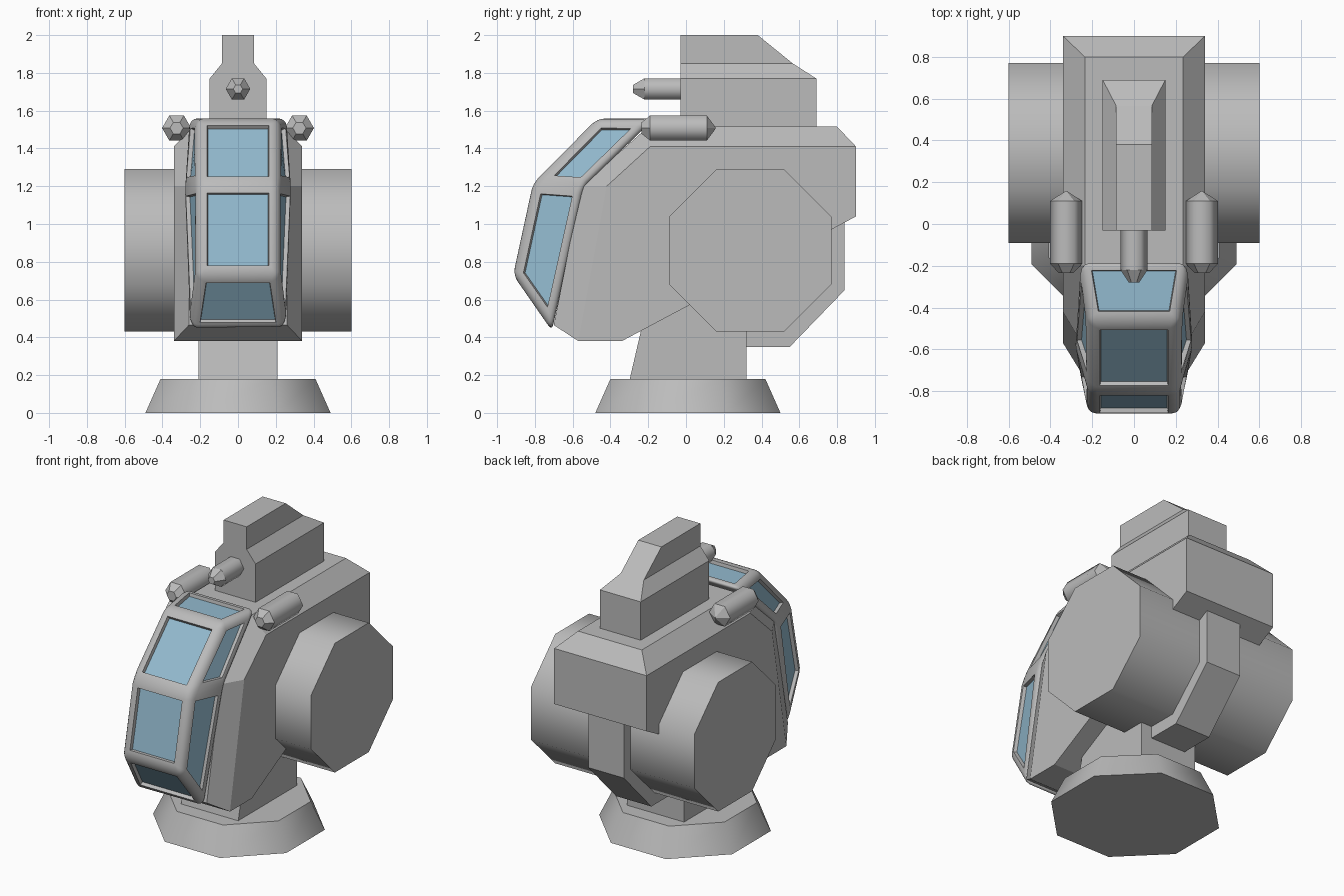
import bpy, bmesh, math
from mathutils import Vector

if "Cube" in bpy.data.objects:
    bpy.data.objects.remove(bpy.data.objects["Cube"])


def material(name, rgb):
    m = bpy.data.materials.new(name)
    m.diffuse_color = (*rgb, 1)
    m.use_nodes = True
    m.node_tree.nodes["Principled BSDF"].inputs["Base Color"].default_value = m.diffuse_color
    return m


GREY = material("hull grey", (0.50, 0.50, 0.50))
GLASS = material("window blue", (0.29, 0.49, 0.62))


def finish(name, bm, mats=(GREY,)):
    bmesh.ops.recalc_face_normals(bm, faces=bm.faces)
    me = bpy.data.meshes.new(name)
    bm.to_mesh(me)
    bm.free()
    for m in mats:
        me.materials.append(m)
    ob = bpy.data.objects.new(name, me)
    bpy.context.collection.objects.link(ob)
    return ob


def turned(name, axis, centre, n, phase, rings, smooth):
    """Stack of n-sided rings (offset, radius) along an axis; smooth lists the rounded segments."""
    bm = bmesh.new()
    loops = []
    for off, r in rings:
        loop = []
        for i in range(n):
            a = math.radians(phase) + math.tau * i / n
            u, v = r * math.cos(a), r * math.sin(a)
            p = {"x": (off, u, v), "y": (u, off, v), "z": (u, v, off)}[axis]
            loop.append(bm.verts.new(Vector(centre) + Vector(p)))
        loops.append(loop)
    for s in range(len(loops) - 1):
        a, b = loops[s], loops[s + 1]
        for i in range(n):
            j = (i + 1) % n
            bm.faces.new((a[i], a[j], b[j], b[i])).smooth = s in smooth
    bm.faces.new(loops[0])
    bm.faces.new(loops[-1])
    return finish(name, bm)


def slab(name, half, profile):
    """Side profile (y, z) extruded across x; half is one half width or a list of them."""
    halves = half if isinstance(half, list) else [half] * len(profile)
    bm = bmesh.new()
    left, right = [[bm.verts.new((s * h, y, z)) for h, (y, z) in zip(halves, profile)]
                   for s in (-1, 1)]
    bm.faces.new(left)
    bm.faces.new(right)
    for i in range(len(profile)):
        j = (i + 1) % len(profile)
        bm.faces.new((left[i], left[j], right[j], right[i]))
    return finish(name, bm)


def paired(points, faces, cross):
    """Mirrored solid: points on +x, side faces on both sides, strips joining the two sides."""
    bm = bmesh.new()
    side = [{k: bm.verts.new((s * x, y, z)) for k, (x, y, z) in points.items()} for s in (1, -1)]
    for v in side:
        for f in faces:
            bm.faces.new([v[k] for k in f])
    for a, b in cross:
        bm.faces.new((side[0][a], side[0][b], side[1][b], side[1][a]))
    bmesh.ops.recalc_face_normals(bm, faces=bm.faces)
    return bm


OCT = math.cos(math.pi / 8)

# Pedestal and neck
turned("pedestal", "z", (0, 0.01, 0), 8, 22.5, [(0, 0.49 / OCT), (0.18, 0.41 / OCT)], {0})
slab("neck", 0.21, [(-0.30, 0.17), (-0.20, 0.60), (0.32, 0.66), (0.32, 0.17)])

# Hull with bevelled top and front: lower case is the wide side, upper case the narrow face
hull = {
    "a": (0.34, -0.34, 0.38), "b": (0.34, -0.57, 0.38), "c": (0.34, -0.42, 1.20),
    "d": (0.34, -0.19, 1.41), "e": (0.34, 0.90, 1.41), "f": (0.34, 0.90, 1.04),
    "B": (0.26, -0.70, 0.465), "C": (0.26, -0.555, 1.20),
    "D": (0.235, -0.20, 1.515), "E": (0.235, 0.80, 1.515),
}
finish("hull", paired(hull, ["abcdef", "bBCc", "cCDd", "dDEe"],
                      ["ab", "bB", "BC", "CD", "DE", "Ee", "ef", "fa"]))

# Cross drum and the band around its back
turned("cross_drum", "x", (0, 0.34, 0.86), 8, 22.5, [(-0.6, 0.43 / OCT), (0.6, 0.43 / OCT)], {0})
slab("rear_band", 0.13, [(0.30, 0.35), (0.55, 0.35), (0.84, 0.65), (0.84, 1.06), (0.60, 1.06),
                         (0.30, 0.60)])

# Roof block, narrowing towards a thin crest
roof = {
    "a": (0.15, -0.03, 1.50), "b": (0.15, -0.03, 1.77), "c": (0.085, -0.03, 1.85),
    "d": (0.085, -0.03, 2.0), "e": (0.085, 0.38, 2.0), "f": (0.085, 0.565, 1.85),
    "g": (0.15, 0.69, 1.77), "h": (0.15, 0.69, 1.50),
}
finish("roof_block", paired(roof, ["abgh", "bcfg", "cdef"],
                            ["ab", "bc", "cd", "de", "ef", "fg", "gh", "ha"]))

# Barrels
turned("centre_barrel", "y", (0, 0, 1.715), 6, 0,
       [(-0.28, 0.025), (-0.22, 0.065), (0.0, 0.065)], {1})
for s, label in ((-1, "left"), (1, "right")):
    turned(label + "_barrel", "y", (s * 0.325, 0, 1.508), 6, 0,
           [(-0.235, 0.035), (-0.19, 0.077), (0.11, 0.077), (0.157, 0.004)], {1})

# Cockpit: closed cage, inset windows, rounded frame bars
cage = {
    "A": (0.215, -0.47, 1.558), "B": (0.215, -0.81, 1.215), "C": (0.215, -0.915, 0.73),
    "D": (0.265, -0.17, 1.558), "E": (0.29, -0.54, 1.195), "F": (0.26, -0.71, 0.435),
}
bm = paired(cage, ["ADEB", "BEFC"], ["DA", "AB", "BC", "CF", "DE", "EF"])
bars = list(bm.edges)
panes = []
for f in bm.faces:
    ys = [v.co.y for v in f.verts]
    is_back = all(v.co.y > -0.72 and abs(v.co.x) > 0.25 for v in f.verts)
    if not is_back:
        panes.append(f)
bmesh.ops.inset_individual(bm, faces=panes, thickness=0.052, use_even_offset=True)
bmesh.ops.inset_individual(bm, faces=panes, thickness=0.004, depth=-0.022, use_even_offset=True)
for f in panes:
    f.material_index = 1
walls = {g for f in panes for e in f.edges for g in e.link_faces}
bmesh.ops.bevel(bm, geom=bars, offset=0.04, segments=4, profile=0.5, affect="EDGES",
                clamp_overlap=True, material=0)
for f in bm.faces:
    f.smooth = f.material_index == 0 and f not in walls
finish("cockpit", bm, (GREY, GLASS))
